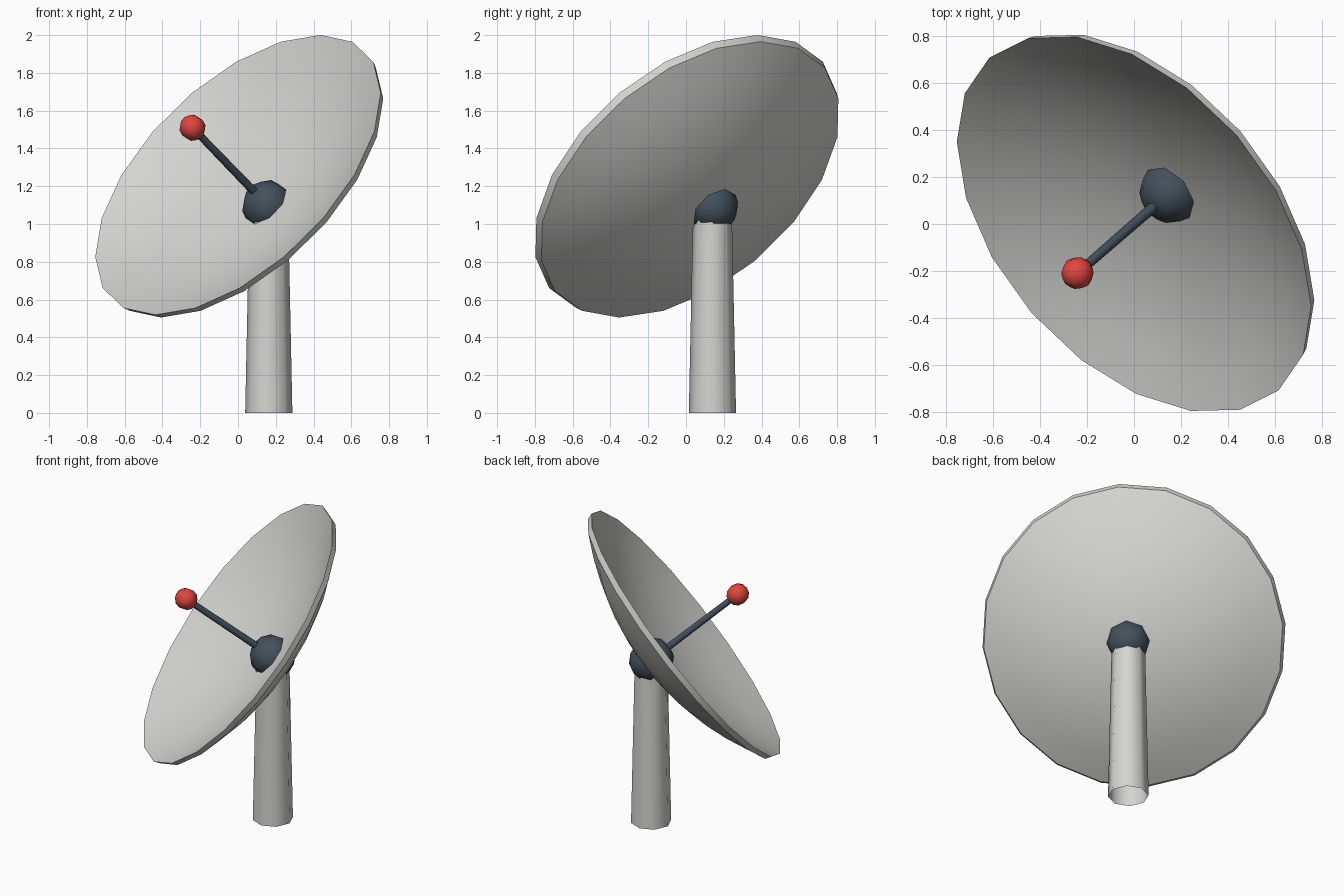
import bpy, bmesh, math
from mathutils import Matrix, Vector

if "Cube" in bpy.data.objects:
    bpy.data.objects.remove(bpy.data.objects["Cube"])


def material(name, rgb):
    m = bpy.data.materials.new(name)
    m.diffuse_color = (*rgb, 1)
    m.use_nodes = True
    m.node_tree.nodes["Principled BSDF"].inputs["Base Color"].default_value = m.diffuse_color
    return m


GREY = material("light grey", (0.66, 0.66, 0.64))
DARK = material("dark slate", (0.055, 0.08, 0.105))
RED = material("signal red", (0.74, 0.06, 0.05))

# Dish frame: local z is the pointing axis, local x runs up the dish
elev, azim = math.radians(38), math.radians(49)
axis = Vector((-math.cos(elev) * math.sin(azim), -math.cos(elev) * math.cos(azim), math.sin(elev)))
up = Vector((math.sin(elev) * math.sin(azim), math.sin(elev) * math.cos(azim), math.cos(elev)))
side = axis.cross(up)
FRAME = Matrix.Translation((0, 0, 1.26)) @ Matrix((up, side, axis)).transposed().to_4x4()


def finish(name, bm, mat, matrix, angle):
    bm.transform(matrix)
    bmesh.ops.recalc_face_normals(bm, faces=bm.faces)
    me = bpy.data.meshes.new(name)
    bm.to_mesh(me)
    bm.free()
    me.materials.append(mat)
    ob = bpy.data.objects.new(name, me)
    bpy.context.collection.objects.link(ob)
    bpy.ops.object.select_all(action='DESELECT')
    ob.select_set(True)
    bpy.context.view_layer.objects.active = ob
    bpy.ops.object.shade_smooth_by_angle(angle=math.radians(angle))
    return ob


def revolve(name, profile, sides, mat, matrix, angle):
    """Spin a (radius, height) profile around local z."""
    bm = bmesh.new()
    vs = [bm.verts.new((r, 0, z)) for r, z in profile]
    es = [bm.edges.new(pair) for pair in zip(vs, vs[1:])]
    bmesh.ops.spin(bm, geom=vs + es, cent=(0, 0, 0), axis=(0, 0, 1),
                   angle=math.tau, steps=sides, use_duplicate=False)
    bmesh.ops.remove_doubles(bm, verts=bm.verts, dist=1e-4)
    return finish(name, bm, mat, matrix, angle)


def ball(name, radius, height, mat):
    bm = bmesh.new()
    bmesh.ops.create_uvsphere(bm, u_segments=8, v_segments=6, radius=radius)
    return finish(name, bm, mat, FRAME @ Matrix.Translation((0, 0, height)), 60)


# Parabolic dish shell with a thin rim
N = 6
front = [(0.94 * i / N, -0.255 * (1 - (i / N) ** 2)) for i in range(N + 1)]
back = [(0.927 * i / N, -0.04 - 0.26 * (1 - (i / N) ** 2)) for i in range(N, -1, -1)]
revolve("dish", front + back, 20, GREY, FRAME, 40)

# Hub ball, feed rod and feed tip along the dish axis
ball("hub", 0.14, -0.27, DARK)
revolve("feed_rod", [(0.023, -0.2), (0.02, 0.4)], 8, DARK, FRAME, 60)
ball("feed_tip", 0.07, 0.405, RED)

# Tapered post under the hub
revolve("post", [(0.125, 0), (0.103, 1.05)], 8, GREY, Matrix.Translation((0.163, 0.14, 0)), 60)
